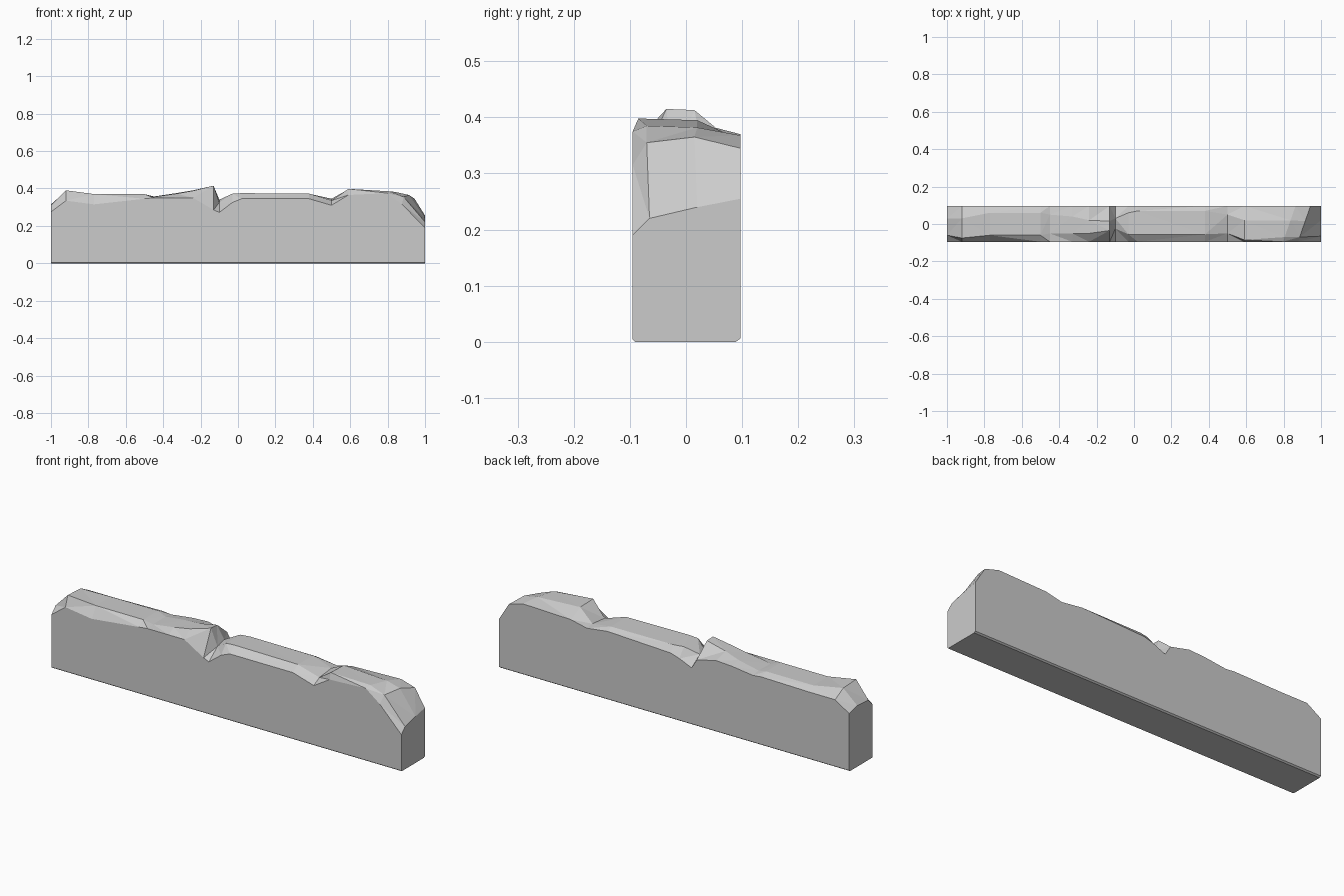
import bpy, bmesh

FRONT, BACK = -0.095, 0.097

# Worn-top stations: x, front edge z, front ridge (y, z), rear ridge (y, z), back edge z
stations = [
    (-1.00, .275, -.06, .31, .03, .315, .30),
    (-0.92, .335, -.075, .39, .03, .385, .35),
    (-0.77, .315, -.06, .37, .06, .37, .35),
    (-0.50, .345, -.06, .37, .06, .37, .355),
    (-0.45, .35, -.05, .355, .05, .357, .35),
    (-0.33, .35, -.05, .372, .04, .375, .365),
    (-0.24, .35, -.05, .388, .02, .39, .37),
    (-0.13, .285, -.035, .415, .015, .413, .345),
    (-0.10, .272, -.025, .325, .03, .34, .295),
    (-0.03, .325, -.055, .372, .06, .372, .325),
    (0.02, .345, -.055, .375, .07, .372, .34),
    (0.38, .345, -.055, .372, .07, .37, .355),
    (0.50, .31, -.05, .335, .05, .345, .34),
    (0.59, .365, -.085, .398, .02, .395, .36),
    (0.83, .375, -.07, .385, .02, .382, .368),
    (0.91, .315, -.07, .355, .015, .365, .345),
    (1.00, .19, -.065, .22, .02, .24, .255),
]

# Sweep the block cross-section through the stations
bm = bmesh.new()
rings = []
for x, zf, y1, z1, y2, z2, zb in stations:
    section = [(FRONT, .004), (FRONT, zf), (y1, z1), (y2, z2), (BACK, zb),
               (BACK, .006), (BACK - .008, 0), (FRONT + .004, 0)]
    ring = []
    for y, z in section:
        # The broken right end runs diagonally across the wall
        skew = .35 * y if .8 < x < .95 and z > .1 else 0
        ring.append(bm.verts.new((x + skew, y, z)))
    rings.append(ring)

for a, b in zip(rings, rings[1:]):
    for i in range(len(a)):
        j = (i + 1) % len(a)
        bm.faces.new((a[i], b[i], b[j], a[j]))
bm.faces.new(rings[0])
bm.faces.new(rings[-1])

# Split the bent quads of the top into flat facets
bent = [f for f in bm.faces if len(f.verts) == 4 and min(v.co.z for v in f.verts) > .1]
bmesh.ops.triangulate(bm, faces=bent, quad_method='SHORT_EDGE')
bmesh.ops.recalc_face_normals(bm, faces=bm.faces)

mesh = bpy.data.meshes.new("broken_wall")
bm.to_mesh(mesh)
bm.free()
wall = bpy.data.objects.new("broken_wall", mesh)
bpy.context.collection.objects.link(wall)
